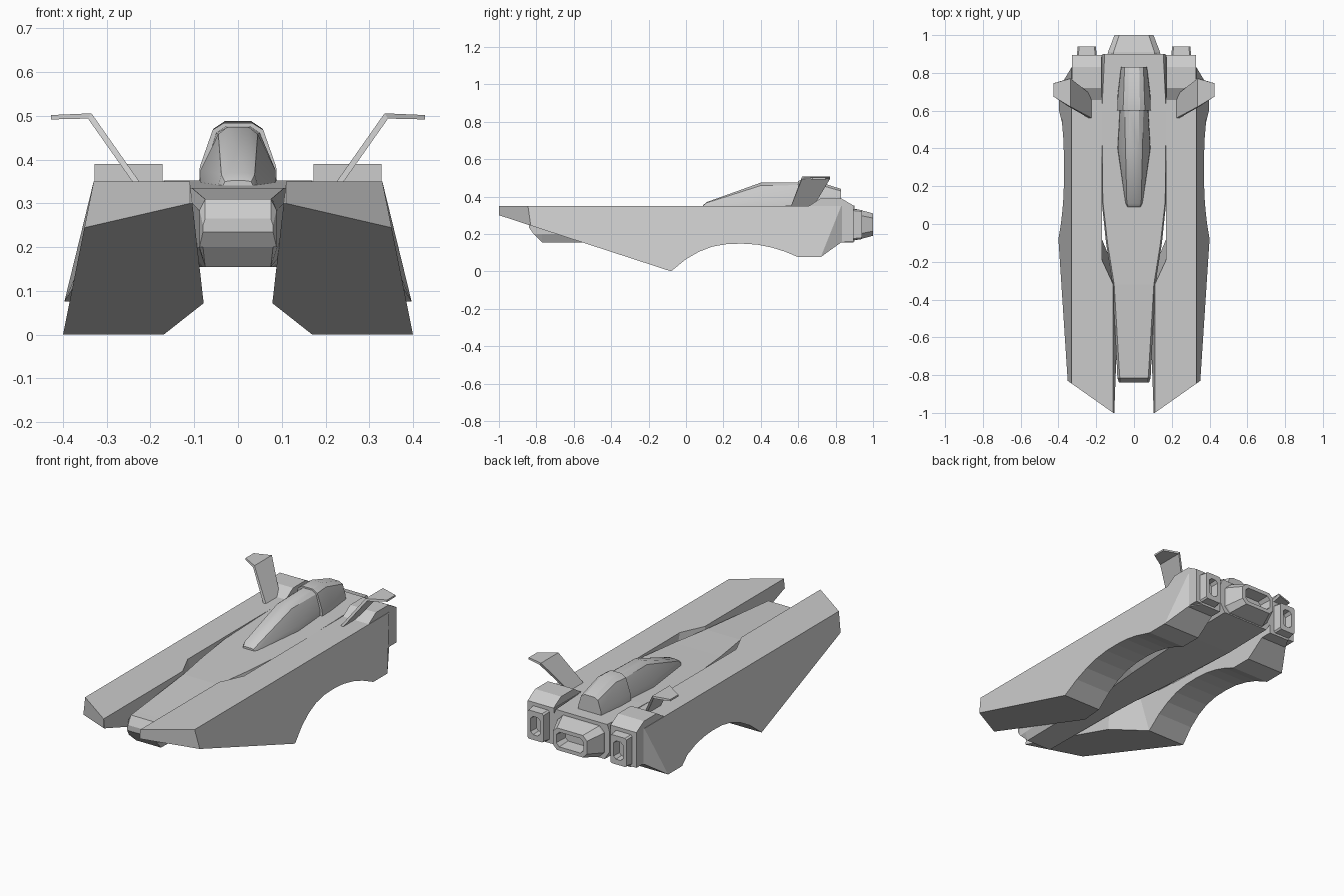
import bpy, bmesh
from mathutils import Vector

if "Cube" in bpy.data.objects:
    bpy.data.objects.remove(bpy.data.objects["Cube"])


def finish(name, bm, mirror=False):
    bmesh.ops.recalc_face_normals(bm, faces=bm.faces)
    me = bpy.data.meshes.new(name)
    bm.to_mesh(me)
    bm.free()
    ob = bpy.data.objects.new(name, me)
    bpy.context.collection.objects.link(ob)
    if mirror:
        ob.modifiers.new("mirror", 'MIRROR').use_mirror_merge = False
    return ob


def loft(name, rings, mirror=False):
    """Skin a list of equal-length closed rings and cap both ends."""
    bm = bmesh.new()
    vs = [[bm.verts.new(p) for p in r] for r in rings]
    n = len(vs[0])
    for a, b in zip(vs, vs[1:]):
        for i in range(n):
            j = (i + 1) % n
            bm.faces.new((a[i], a[j], b[j], b[i]))
    bm.faces.new(vs[0])
    bm.faces.new(vs[-1])
    return finish(name, bm, mirror)


def prism(profile, x0, x1):
    """Extrude a (y, z) profile from x0 to x1."""
    bm = bmesh.new()
    a = [bm.verts.new((x0, y, z)) for y, z in profile]
    b = [bm.verts.new((x1, y, z)) for y, z in profile]
    n = len(a)
    for i in range(n):
        j = (i + 1) % n
        bm.faces.new((a[i], a[j], b[j], b[i]))
    bm.faces.new(a)
    bm.faces.new(b)
    bmesh.ops.recalc_face_normals(bm, faces=bm.faces)
    return bm


def cut(bm, p, q, r, keep):
    """Slice along the plane p-q-r, keeping the side holding 'keep'."""
    p, q, r, keep = map(Vector, (p, q, r, keep))
    no = (q - p).cross(r - p).normalized()
    if no.dot(keep - p) > 0:
        no = -no
    bmesh.ops.bisect_plane(bm, geom=bm.verts[:] + bm.edges[:] + bm.faces[:], dist=1e-5,
                           plane_co=p, plane_no=no, clear_outer=True)
    bmesh.ops.holes_fill(bm, edges=[e for e in bm.edges if e.is_boundary], sides=0)


def mirrored(half):
    """Close a right-hand half outline (x, y, z) into a full ring."""
    return half + [(-x, y, z) for x, y, z in reversed(half)]


def rect(cx, cz, y, w, h, c):
    """Rectangle with cut corners in the xz plane."""
    pts = [(w - c, -h), (w, c - h), (w, h - c), (w - c, h),
           (c - w, h), (-w, h - c), (-w, c - h), (c - w, -h)]
    return [(cx + x, y, cz + z) for x, z in pts]


FRONT = ((.11, -1, .35), (.33, -.845, .35), (.11, -1, 0), (.2, 0, .2))

# side pods: main slab with the arch underneath
slab = prism([(-1, .35), (-1, .30), (-.08, 0), (0, .065), (.07, .105), (.14, .132),
              (.22, .146), (.30, .148), (.38, .143), (.46, .127), (.53, .105), (.6, .076),
              (.72, .076), (.83, .155), (.895, .155), (.895, .35)], .17, .45)
cut(slab, (.33, 0, .35), (.40, 0, 0), (.33, 1, .35), (.2, 0, .2))
cut(slab, *FRONT)
for v in slab.verts:
    if v.co.x > .3 and v.co.z < .08 and v.co.y > .5:
        v.co.x += .012
cut(slab, (.33, .83, 0), (.397, .72, 0), (.33, .83, .3), (.2, 0, .2))
finish("pod", slab, True)

# inner front part of the pods
inner = prism([(-1, .35), (-1, .30), (-.08, 0), (-.08, .35)], .05, .17)
cut(inner, (.11, 0, .35), (.08, 0, .085), (.11, 1, .35), (.17, 0, .2))
cut(inner, *FRONT)
cut(inner, (.17, -.19, .35), (.17, -.08, 0), (.11, -.32, .35), (.17, -.9, .3))
finish("pod_inner_front", inner, True)

# raised engine housing on each pod
finish("engine_housing", prism([(.65, .345), (.72, .39), (.83, .39), (.895, .352),
                                (.895, .16), (.83, .16)], .172, .328), True)

# centre hull
hull = []
for y, wt, wm, wb, zt, zm, zb in [
        (-.84, .075, .08, .07, .265, .25, .235),
        (-.815, .075, .088, .08, .31, .285, .2),
        (-.77, .078, .09, .075, .312, .285, .155),
        (-.32, .105, .113, .08, .335, .31, .155),
        (-.1, .14, .148, .09, .338, .31, .155),
        (.12, .165, .171, .11, .342, .31, .155),
        (.6, .17, .174, .14, .352, .32, .155),
        (.9, .155, .168, .14, .352, .32, .16)]:
    hull.append(mirrored([(wb, y, zb), (wm, y, zb + .045 * (y > -.8)),
                          (wm, y, zm), (wt, y, zt)]))
loft("hull", hull)


# canopy glass and the cowl behind it
def hood(name, sections):
    rings = []
    for y, wb, wt, zb, zt in sections:
        zs = zb + (zt - zb) * .25
        rings.append(mirrored([(wb, y, .325), (wb * .97, y, zs), (wt, y, zt - (zt - zb) * .12),
                               (wt * .55, y, zt)]))
    ob = loft(name, rings)
    bpy.ops.object.select_all(action='DESELECT')
    ob.select_set(True)
    bpy.context.view_layer.objects.active = ob
    bpy.ops.object.shade_smooth_by_angle(angle=.5)


hood("canopy", [(.09, .036, .03, .335, .352), (.11, .046, .038, .335, .37),
                (.4, .088, .045, .345, .474), (.61, .076, .05, .35, .476)])
hood("canopy_cowl", [(.6, .09, .058, .35, .484), (.68, .088, .055, .35, .488),
                     (.83, .07, .05, .35, .44)])

# bent tail fins: (x, z, front y, rear y, thickness offset)
fin = []
for x, z, y0, y1, dx, dz in [(.222, .345, .56, .68, .016, 0),
                             (.335, .506, .62, .77, .008, -.012),
                             (.427, .502, .675, .745, 0, -.01)]:
    fin.append([(x, y0, z), (x, y1, z), (x + dx, y1, z + dz), (x + dx, y0, z + dz)])
loft("tail_fin", fin, True)

# exhausts: outer shell, rim and recess
loft("main_exhaust", [rect(0, .25, y, w, h, c) for y, w, h, c in [
    (.86, .145, .085, .03), (.91, .138, .083, .03), (1, .103, .06, .025),
    (1, .082, .04, .018), (.93, .075, .034, .015)]])
loft("pod_exhaust", [rect(.25, .25, y, w, h, c) for y, w, h, c in [
    (.88, .054, .084, .008), (.94, .048, .078, .008),
    (.94, .028, .05, .014), (.88, .024, .046, .012)]], True)
